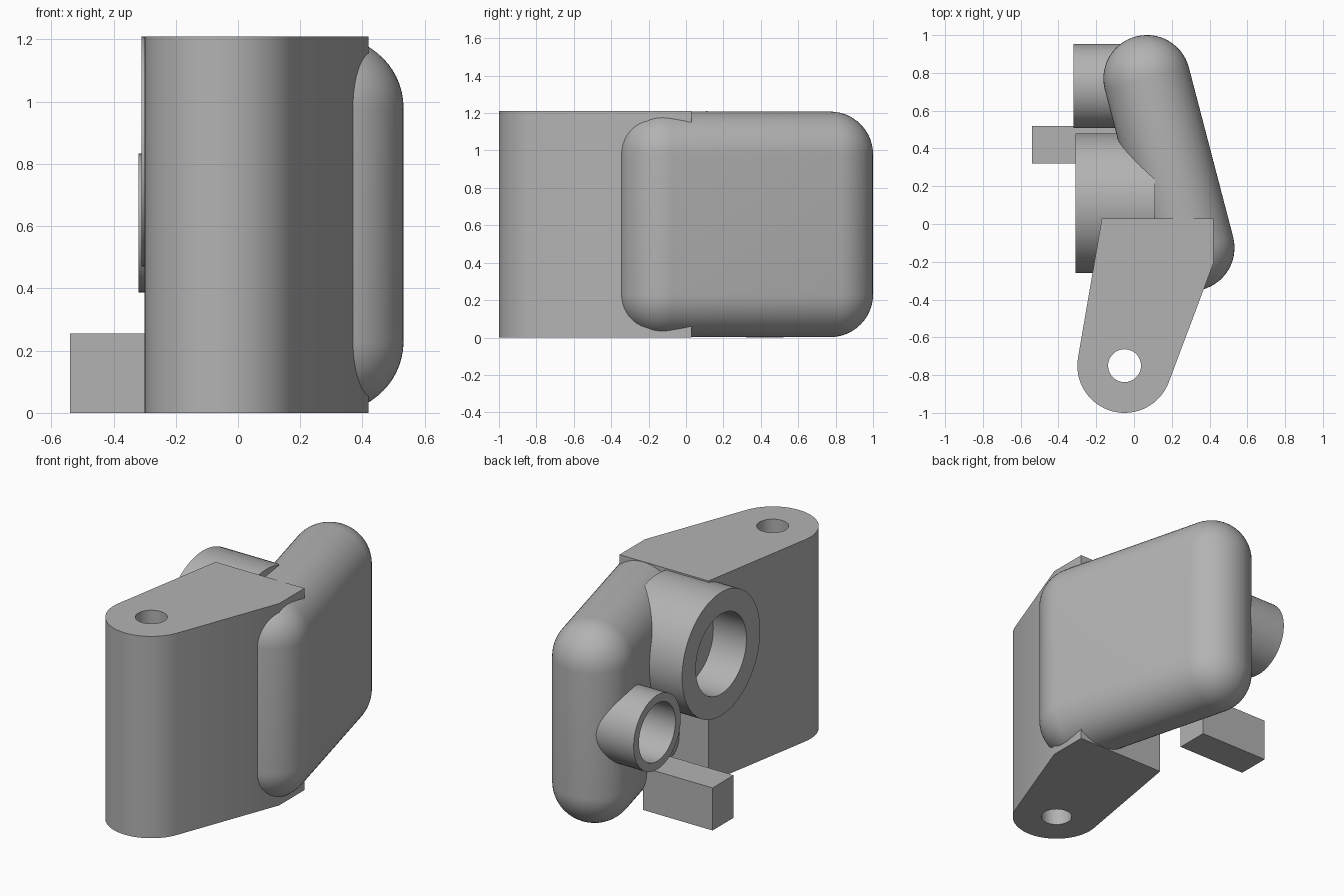
import bpy, bmesh, math
from mathutils import Vector

old = bpy.data.objects.get("Cube")
if old:
    bpy.data.objects.remove(old, do_unlink=True)

grey = bpy.data.materials.new("plain grey")
grey.use_nodes = True
colour = (0.45, 0.45, 0.45, 1)
grey.diffuse_color = colour
grey.node_tree.nodes["Principled BSDF"].inputs["Base Color"].default_value = colour

HEIGHT = 1.21


def apply(obj, kind, **settings):
    bpy.ops.object.select_all(action="DESELECT")
    bpy.context.view_layer.objects.active = obj
    obj.select_set(True)
    mod = obj.modifiers.new(kind.lower(), kind)
    for key, value in settings.items():
        setattr(mod, key, value)
    bpy.ops.object.modifier_apply(modifier=mod.name)


def named(name):
    obj = bpy.context.object
    obj.name = name
    obj.data.materials.append(grey)
    return obj


def box(name, low, high):
    low, high = Vector(low), Vector(high)
    bpy.ops.mesh.primitive_cube_add(size=1, location=(low + high) / 2)
    obj = named(name)
    obj.scale = high - low
    bpy.ops.object.transform_apply(location=False, rotation=False, scale=True)
    return obj


def rod(name, axis, start, end, centre, radius):
    """Cylinder along x or z; centre gives the two other coordinates."""
    middle = (start + end) / 2
    if axis == "x":
        place, turn = (middle, *centre), (0, math.pi / 2, 0)
    else:
        place, turn = (*centre, middle), (0, 0, 0)
    bpy.ops.mesh.primitive_cylinder_add(vertices=64, radius=radius, depth=end - start,
                                        location=place, rotation=turn)
    return named(name)


def cut(cutter, *targets):
    for obj in targets:
        apply(obj, "BOOLEAN", operation="DIFFERENCE", solver="EXACT", object=cutter)


# Arm: round nose with tangent sides running to a square end
nose, nose_r = Vector((-0.05, -0.75)), 0.25
corners = [Vector(p) for p in ((0.42, -0.21), (0.42, 0.03), (-0.17, 0.03))]


def tangent(point, side):
    d = point - nose
    return math.atan2(d.y, d.x) + side * math.acos(nose_r / d.length)


a0 = tangent(corners[-1], 1)
a1 = tangent(corners[0], -1) + 2 * math.pi
steps = 32
outline = [nose + nose_r * Vector((math.cos(a), math.sin(a)))
           for a in (a0 + (a1 - a0) * i / steps for i in range(steps + 1))] + corners
bm = bmesh.new()
face = bm.faces.new([bm.verts.new((p.x, p.y, 0)) for p in outline])
top = bmesh.ops.extrude_face_region(bm, geom=[face])["geom"]
bmesh.ops.translate(bm, vec=(0, 0, HEIGHT),
                    verts=[v for v in top if isinstance(v, bmesh.types.BMVert)])
bmesh.ops.recalc_face_normals(bm, faces=bm.faces)
mesh = bpy.data.meshes.new("arm")
bm.to_mesh(mesh)
bm.free()
mesh.materials.append(grey)
arm = bpy.data.objects.new("arm", mesh)
bpy.context.collection.objects.link(arm)

# Slanted pad, rounded on every edge
pad_r = 0.23
back, front = Vector((0.068, 0.77)), Vector((0.302, -0.125))
run = back - front
bpy.ops.mesh.primitive_cube_add(size=1, location=(*((back + front) / 2), HEIGHT / 2))
pad = named("rounded_pad")
pad.scale = (2 * pad_r, run.length + 2 * pad_r, HEIGHT - 0.004)
bpy.ops.object.transform_apply(location=False, rotation=False, scale=True)
apply(pad, "BEVEL", width=pad_r - 0.001, segments=14, limit_method="NONE")
pad.rotation_euler.z = math.atan2(run.y, run.x) - math.pi / 2

# Side sockets and the bar below them
large = rod("large_socket", "x", -0.31, 0.11, (0.11, 0.84), 0.37)
small = rod("small_socket", "x", -0.32, 0.10, (0.73, 0.61), 0.223)
bar = box("side_bar", (-0.54, 0.32, 0), (-0.08, 0.52, 0.255))

# Bores
bores = [
    (rod("large_bore", "x", -0.6, -0.09, (0.11, 0.84), 0.24), (large, arm)),
    (rod("small_bore", "x", -0.6, -0.07, (0.73, 0.61), 0.173), (small, pad)),
    (rod("pivot_bore", "z", -0.2, HEIGHT + 0.2, tuple(nose), 0.087), (arm,)),
]
for cutter, targets in bores:
    cut(cutter, *targets)
for cutter, _ in bores:
    bpy.data.objects.remove(cutter, do_unlink=True)

# Smooth the curved walls, keep the rims sharp
for obj in (arm, pad, large, small):
    bpy.ops.object.select_all(action="DESELECT")
    bpy.context.view_layer.objects.active = obj
    obj.select_set(True)
    bpy.ops.object.shade_smooth_by_angle(angle=math.radians(30))
